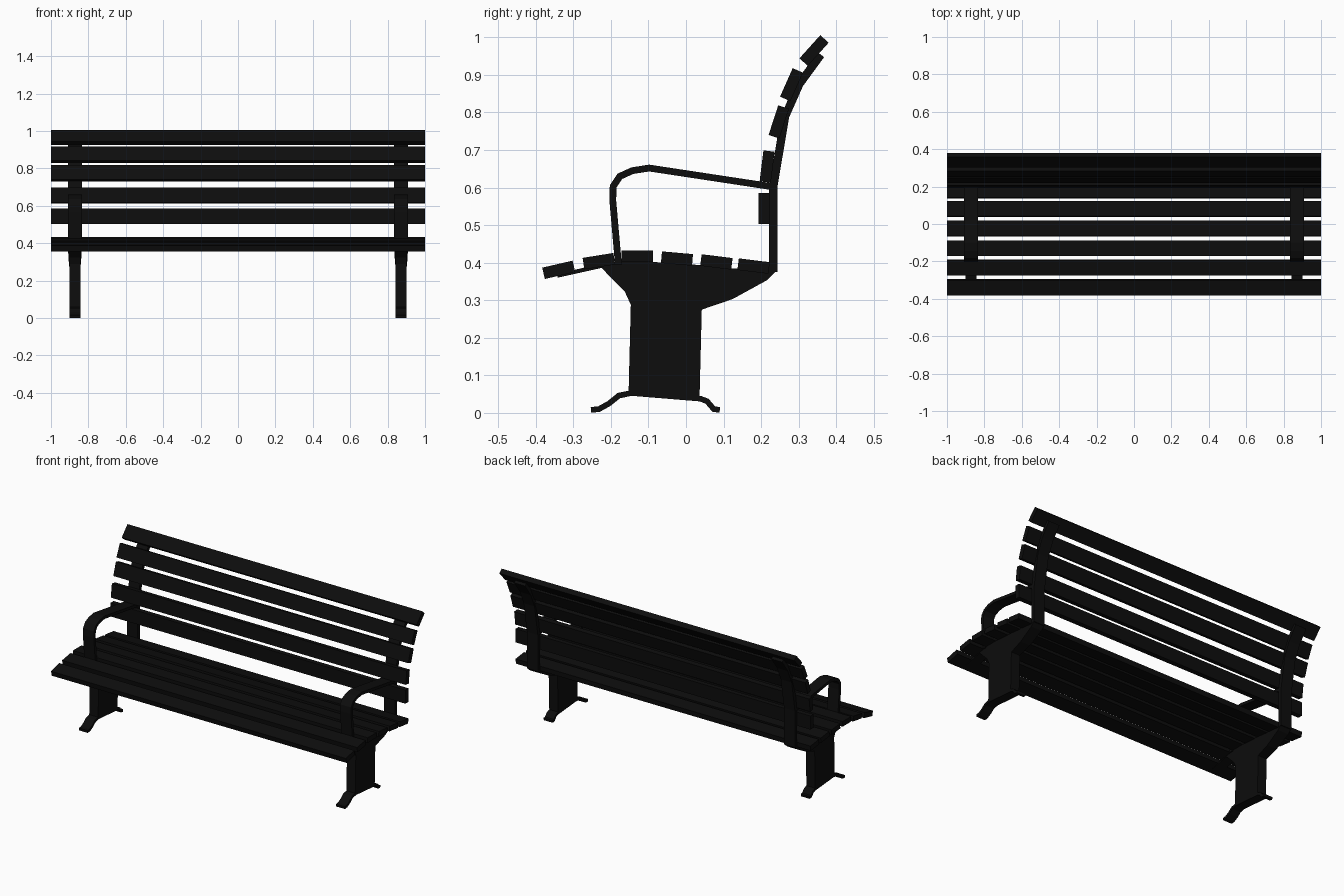
import bpy
import bmesh
import math
from mathutils import Vector

if "Cube" in bpy.data.objects:
    bpy.data.objects.remove(bpy.data.objects["Cube"], do_unlink=True)

black = bpy.data.materials.new("black_paint")
black.use_nodes = True
black.diffuse_color = (0.004, 0.004, 0.004, 1)
black.node_tree.nodes["Principled BSDF"].inputs["Base Color"].default_value = (0.004, 0.004, 0.004, 1)

SIDE_X = 0.872  # centre of each end frame
NARROW, WIDE = 0.03, 0.037  # half widths of the frame


def finish(bm, name, mirrored=False):
    bmesh.ops.recalc_face_normals(bm, faces=bm.faces)
    mesh = bpy.data.meshes.new(name)
    bm.to_mesh(mesh)
    bm.free()
    mesh.materials.append(black)
    obj = bpy.data.objects.new(name, mesh)
    bpy.context.collection.objects.link(obj)
    if mirrored:
        obj.modifiers.new("Mirror", 'MIRROR')
    return obj


def plate(name, outline, half_width):
    """Extrude a (y, z) outline along x; half_width is a function of y."""
    bm = bmesh.new()
    sides = [[bm.verts.new((SIDE_X + s * half_width(y), y, z)) for y, z in outline]
             for s in (-1, 1)]
    for side in sides:
        bm.faces.new(side)
    n = len(outline)
    for i in range(n):
        j = (i + 1) % n
        bm.faces.new((sides[0][i], sides[0][j], sides[1][j], sides[1][i]))
    return finish(bm, name, True)


def strip(name, path, thickness, half):
    """A flat bar bent along a (y, z) centre line, with mitred corners."""
    pts = [Vector(p) for p in path]
    left, right = [], []
    for i, p in enumerate(pts):
        a = (p - pts[i - 1]).normalized() if i else None
        b = (pts[i + 1] - p).normalized() if i < len(pts) - 1 else None
        a, b = a or b, b or a
        t = (a + b).normalized()
        off = Vector((-t.y, t.x)) * (thickness / 2 / max(t.dot(a), 0.5))
        left.append(p + off)
        right.append(p - off)
    return plate(name, left + right[::-1], lambda y: half)


def slat(name, y, z, height, depth, tilt):
    """Full-length board; tilt turns it about x."""
    bm = bmesh.new()
    bmesh.ops.create_cube(bm, size=1)
    obj = finish(bm, name)
    obj.scale = (2, depth, height)
    obj.rotation_euler.x = math.radians(tilt)
    obj.location = (0, y, z)


# Seat boards: y, z, tilt
seat = [(-0.339, 0.381, 13), (-0.232, 0.404, 9), (-0.13, 0.417, 0),
        (-0.024, 0.411, -5), (0.081, 0.402, -7), (0.18, 0.391, -7)]
for i, (y, z, tilt) in enumerate(seat):
    slat(f"seat_slat_{i + 1}", y, z, 0.031, 0.083, tilt)

# Backrest boards: y, z, lean
back = [(0.208, 0.544, 0), (0.216, 0.656, 7), (0.247, 0.775, 18),
        (0.281, 0.874, 24), (0.341, 0.965, 42)]
for i, (y, z, lean) in enumerate(back):
    slat(f"back_slat_{i + 1}", y, z, 0.083, 0.03, -lean)

# Leg with its flared seat bracket
plate("leg_bracket",
      [(-0.342, 0.37), (-0.342, 0.36), (-0.225, 0.386), (-0.163, 0.323),
       (-0.147, 0.288), (-0.153, 0.05), (0.036, 0.038), (0.042, 0.275),
       (0.124, 0.303), (0.217, 0.354), (0.243, 0.38), (0.243, 0.392),
       (0.13, 0.384), (0.01, 0.396), (-0.09, 0.402), (-0.19, 0.402),
       (-0.275, 0.386)],
      lambda y: NARROW + (WIDE - NARROW) * min(max((y - 0.04) / 0.2, 0), 1))

# Upright carrying the backrest
strip("back_support",
      [(0.232, 0.375), (0.232, 0.6), (0.264, 0.79), (0.302, 0.876), (0.359, 0.954)],
      0.022, WIDE)

# Bent armrest
strip("armrest",
      [(0.232, 0.602), (-0.098, 0.652), (-0.143, 0.645), (-0.176, 0.63),
       (-0.194, 0.603), (-0.195, 0.566), (-0.18, 0.395)],
      0.018, WIDE)

# Arched foot bar
strip("foot",
      [(-0.253, 0.008), (-0.232, 0.01), (-0.205, 0.025), (-0.179, 0.046),
       (-0.145, 0.053), (0.038, 0.038), (0.056, 0.031), (0.074, 0.01), (0.09, 0.008)],
      0.015, NARROW)
